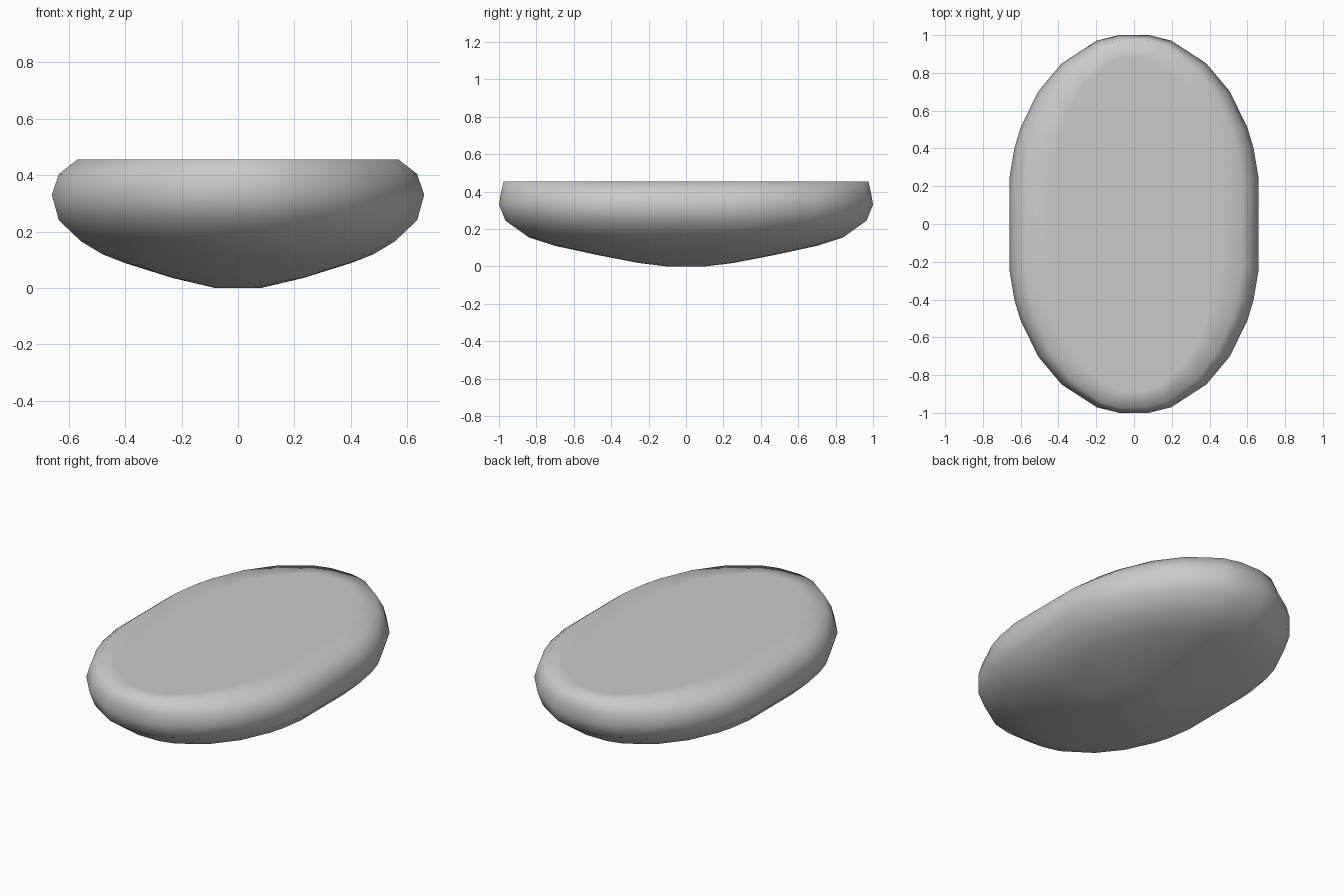
import bpy, bmesh

if "Cube" in bpy.data.objects:
    bpy.data.objects.remove(bpy.data.objects["Cube"])

# One quarter of the plan outline, normalised to 1 x 1
quarter = [(1, .24), (.96, .4), (.91, .51), (.77, .7), (.58, .85), (.3, .97), (.12, 1)]
half = quarter + [(-x, y) for x, y in reversed(quarter)]
outline = half + [(-x, -y) for x, y in half]

# Rings from the belly to the flat top: half width, half length, z at sides, z at ends
rings = [(.08, .10, 0, 0), (.23, .25, .036, .018), (.40, .47, .09, .06),
         (.48, .70, .12, .11), (.555, .84, .165, .155), (.635, .965, .24, .245),
         (.66, 1, .33, .33), (.635, .99, .405, .39), (.57, .975, .455, .455),
         (.44, .88, .455, .455)]

# Rounded pebble-like body with a flat top
bm = bmesh.new()
loops = []
for rx, ry, zx, zy in rings:
    loop = []
    for u, v in outline:
        t = v * v / (u * u + v * v)
        loop.append(bm.verts.new((u * rx, v * ry, zx + (zy - zx) * t)))
    loops.append(loop)
n = len(outline)
for a, b in zip(loops, loops[1:]):
    for i in range(n):
        j = (i + 1) % n
        bm.faces.new((a[i], a[j], b[j], b[i]))
bm.faces.new(loops[0][::-1])
bm.faces.new(loops[-1])
bmesh.ops.recalc_face_normals(bm, faces=bm.faces[:])
for f in bm.faces:
    f.smooth = True

mesh = bpy.data.meshes.new("rounded_body")
bm.to_mesh(mesh)
bm.free()
body = bpy.data.objects.new("rounded_body", mesh)
bpy.context.collection.objects.link(body)
